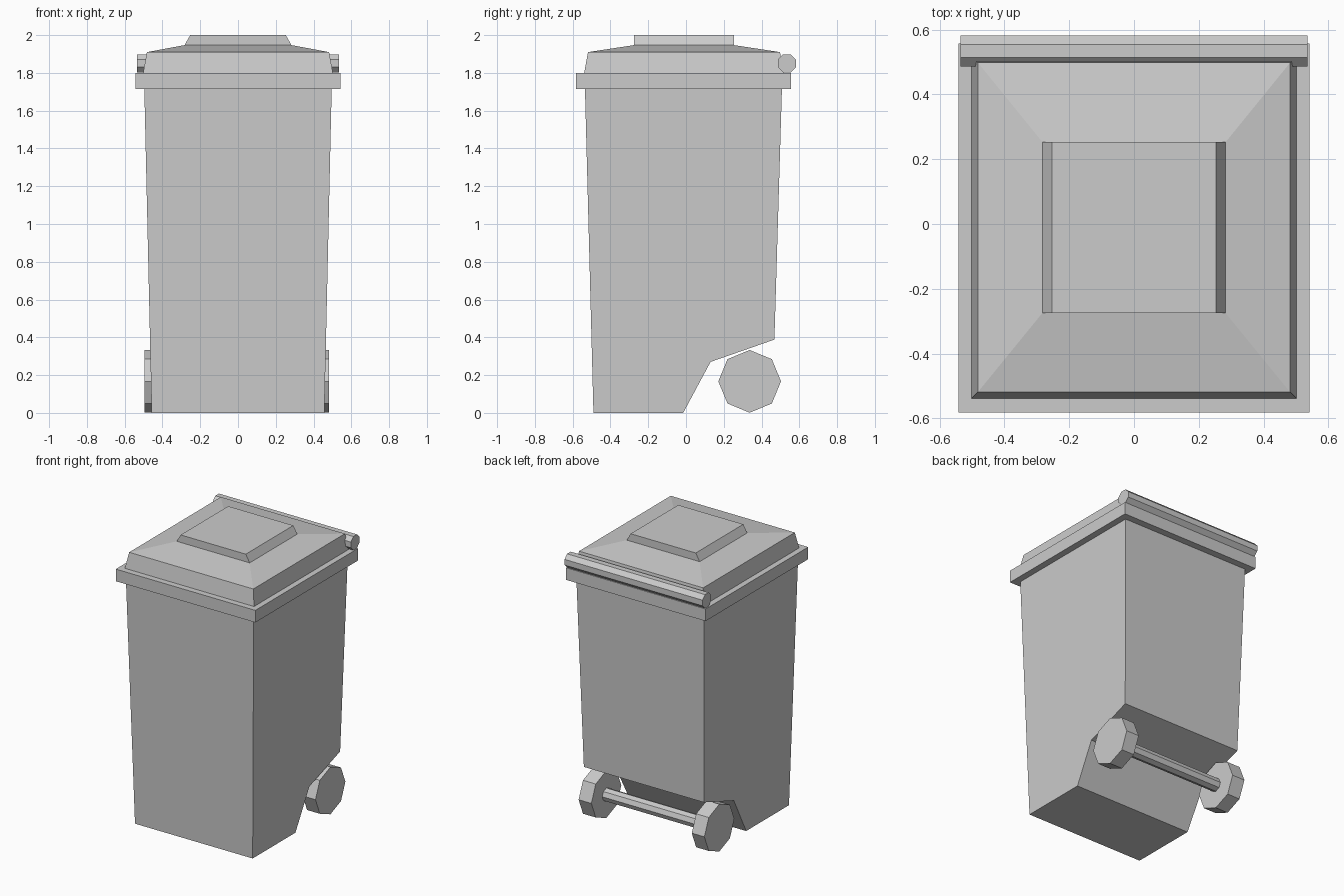
import bpy, bmesh, math
from mathutils import Matrix

if "Cube" in bpy.data.objects:
    bpy.data.objects.remove(bpy.data.objects["Cube"])


def finish(name, bm):
    bmesh.ops.recalc_face_normals(bm, faces=bm.faces)
    me = bpy.data.meshes.new(name)
    bm.to_mesh(me)
    bm.free()
    ob = bpy.data.objects.new(name, me)
    bpy.context.collection.objects.link(ob)
    return ob


def loft(name, loops):
    """Skin a stack of matching closed loops and cap both ends."""
    bm = bmesh.new()
    rings = [[bm.verts.new(p) for p in loop] for loop in loops]
    n = len(rings[0])
    for a, b in zip(rings, rings[1:]):
        for i in range(n):
            j = (i + 1) % n
            bm.faces.new((a[i], a[j], b[j], b[i]))
    bm.faces.new(rings[0])
    bm.faces.new(rings[-1])
    return finish(name, bm)


def rect(z, hx, y0, y1):
    return [(-hx, y0, z), (hx, y0, z), (hx, y1, z), (-hx, y1, z)]


def rod(name, x0, x1, y, z, r, sides, turn=0.0):
    """Prism lying along x."""
    def ring(x):
        angs = [turn + 2 * math.pi * i / sides for i in range(sides)]
        return [(x, y + r * math.cos(a), z + r * math.sin(a)) for a in angs]
    return loft(name, [ring(x0), ring(x1)])


# Tapered body with the wheel notch, side profile as (y, z)
profile = [(-0.49, 0), (-0.015, 0), (0.13, 0.27), (0.468, 0.388),
           (0.508, 1.72), (-0.535, 1.72)]
half_width = lambda z: 0.457 + 0.039 * z / 1.72
loft("bin_body", [[(s * half_width(z), y, z) for y, z in profile] for s in (-1, 1)])

# Rim collar
loft("rim", [rect(1.715, 0.542, -0.582, 0.557), rect(1.80, 0.542, -0.582, 0.557)])

# Stepped lid
loft("lid", [rect(1.80, 0.502, -0.539, 0.515),
             rect(1.91, 0.482, -0.519, 0.498),
             rect(1.947, 0.283, -0.275, 0.253),
             rect(2.0, 0.253, -0.275, 0.253)])

# Rear handle bar
rod("handle_bar", -0.536, 0.536, 0.534, 1.85, 0.052, 8, math.pi / 8)

# Wheels and axle
for name, x0, x1 in (("wheel_left", -0.495, -0.397), ("wheel_right", 0.383, 0.482)):
    rod(name, x0, x1, 0.337, 0.167, 0.166, 8)
rod("axle", -0.41, 0.396, 0.337, 0.167, 0.045, 8)
